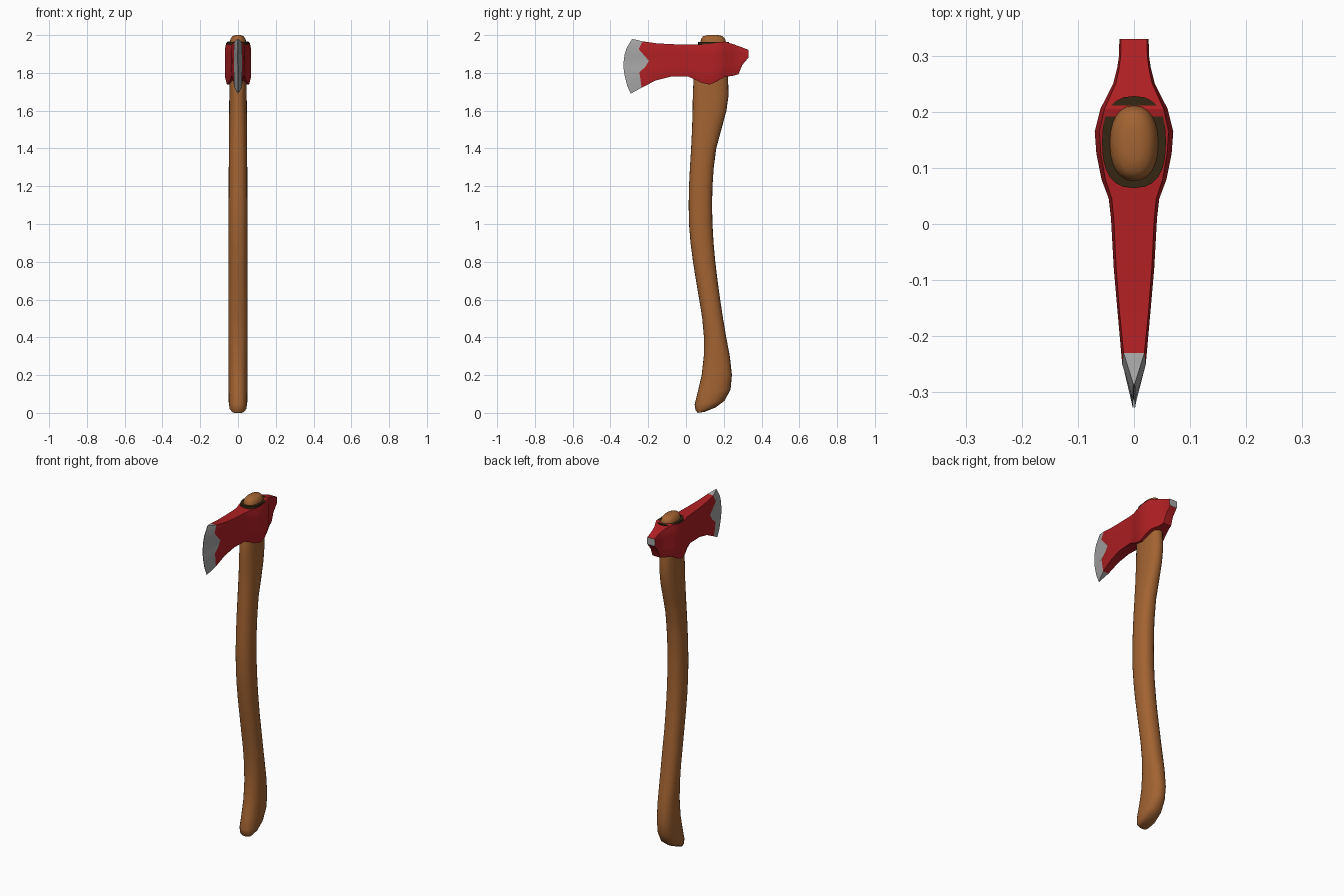
import bpy, bmesh, math


def material(name, rgb):
    m = bpy.data.materials.new(name)
    m.diffuse_color = (*rgb, 1)
    return m


wood = material("wood", (0.36, 0.125, 0.032))
red = material("red_paint", (0.43, 0.014, 0.017))
steel = material("steel", (0.38, 0.38, 0.38))
dark = material("dark_wood", (0.035, 0.02, 0.006))


def loft(name, rings, mats, angle, rule=None):
    """Skin closed rings of points, cap both ends, colour faces by rule."""
    bm = bmesh.new()
    loops = [[bm.verts.new(p) for p in r] for r in rings]
    n = len(loops[0])
    for a, b in zip(loops, loops[1:]):
        for i in range(n):
            j = (i + 1) % n
            bm.faces.new((a[i], a[j], b[j], b[i]))
    bm.faces.new(loops[0])
    bm.faces.new(loops[-1])
    bmesh.ops.recalc_face_normals(bm, faces=bm.faces)
    if rule:
        bm.faces.ensure_lookup_table()
        for k, f in enumerate(bm.faces):
            f.material_index = rule(k, f, n)
    me = bpy.data.meshes.new(name)
    bm.to_mesh(me)
    bm.free()
    for m in mats:
        me.materials.append(m)
    ob = bpy.data.objects.new(name, me)
    bpy.context.collection.objects.link(ob)
    bpy.context.view_layer.objects.active = ob
    ob.select_set(True)
    bpy.ops.object.shade_smooth_by_angle(angle=math.radians(angle))
    ob.select_set(False)
    return ob


def oval(y0, z0, y1, z1, hx, n=24, power=0.88):
    """Slightly squared oval between a front point and a back point."""
    pts = []
    for i in range(n):
        a = 2 * math.pi * i / n
        c, s = math.cos(a), math.sin(a)
        c = math.copysign(abs(c) ** power, c)
        s = math.copysign(abs(s) ** power, s)
        pts.append((hx * s, (y0 + y1) / 2 + c * (y1 - y0) / 2,
                    (z0 + z1) / 2 + c * (z1 - z0) / 2))
    return pts


# Handle: front y, front z, back y, back z, half width
handle = [
    (.062, .0, .100, .006, .030), (.050, .015, .155, .028, .044),
    (.046, .045, .205, .065, .049), (.062, .11, .236, .125, .050),
    (.083, .20, .243, .20, .050), (.094, .30, .232, .30, .050),
    (.095, .40, .213, .40, .051), (.086, .50, .196, .50, .051),
    (.070, .60, .181, .60, .051), (.053, .70, .167, .70, .050),
    (.037, .80, .155, .80, .050), (.024, .90, .146, .90, .050),
    (.016, 1.0, .140, 1.0, .050), (.014, 1.1, .138, 1.1, .050),
    (.016, 1.2, .140, 1.2, .049), (.021, 1.3, .147, 1.3, .049),
    (.027, 1.4, .160, 1.4, .048), (.032, 1.5, .187, 1.5, .048),
    (.035, 1.6, .214, 1.6, .047), (.036, 1.68, .225, 1.68, .046),
    (.040, 1.77, .223, 1.77, .045), (.070, 1.88, .213, 1.88, .044),
    (.077, 1.965, .211, 1.965, .043), (.080, 1.982, .206, 1.982, .039),
    (.092, 1.995, .193, 1.995, .028), (.115, 2.0, .170, 2.0, .014)]
loft("handle", [oval(*h) for h in handle], [wood], 50)

# Dark rim of the eye around the top of the handle
loft("eye_rim", [oval(.064, z, .228, z, .057, power=.8) for z in (1.92, 1.964)], [dark], 30)

# Axe head: rows from bottom to top, columns from cutting edge to poll
rows = [0, .15, .33, .45, .58, .7, .83, 1]
edge_y = [-.293, -.312, -.325, -.330, -.330, -.326, -.315, -.285]
paint_y = [-.235, -.240, -.247, -.215, -.196, -.222, -.250, -.230]
columns = [  # y, top z, bottom z, half width
    (edge_y, 1.98, 1.69, .0015), (paint_y, 1.967, 1.722, .021),
    (-.16, 1.957, 1.76, .029), (-.08, 1.952, 1.78, .036),
    (.01, 1.95, 1.781, .041), (.045, 1.95, 1.766, .045),
    (.08, 1.951, 1.748, .058), (.125, 1.953, 1.738, .067),
    (.165, 1.96, 1.755, .07), (.205, 1.966, 1.779, .060),
    (.25, 1.952, 1.785, .037), (.278, 1.942, 1.793, .030),
    (.298, 1.935, 1.842, .027), (.33, 1.922, 1.88, .026)]
rings = []
for y, top, bottom, hx in columns:
    side = []
    for k, t in enumerate(rows):
        w = hx * (.88 if t in (0, 1) else 1)
        side.append((w, y[k] if isinstance(y, list) else y, bottom + t * (top - bottom)))
    rings.append(side + [(-x, yy, z) for x, yy, z in reversed(side)])


def head_colour(k, f, n):
    # bare steel on the bit and the poll face
    return 1 if k < n or f.calc_center_median().y > .325 or f.calc_center_median().y < -.29 else 0


loft("axe_head", rings, [red, steel], 25, head_colour)
